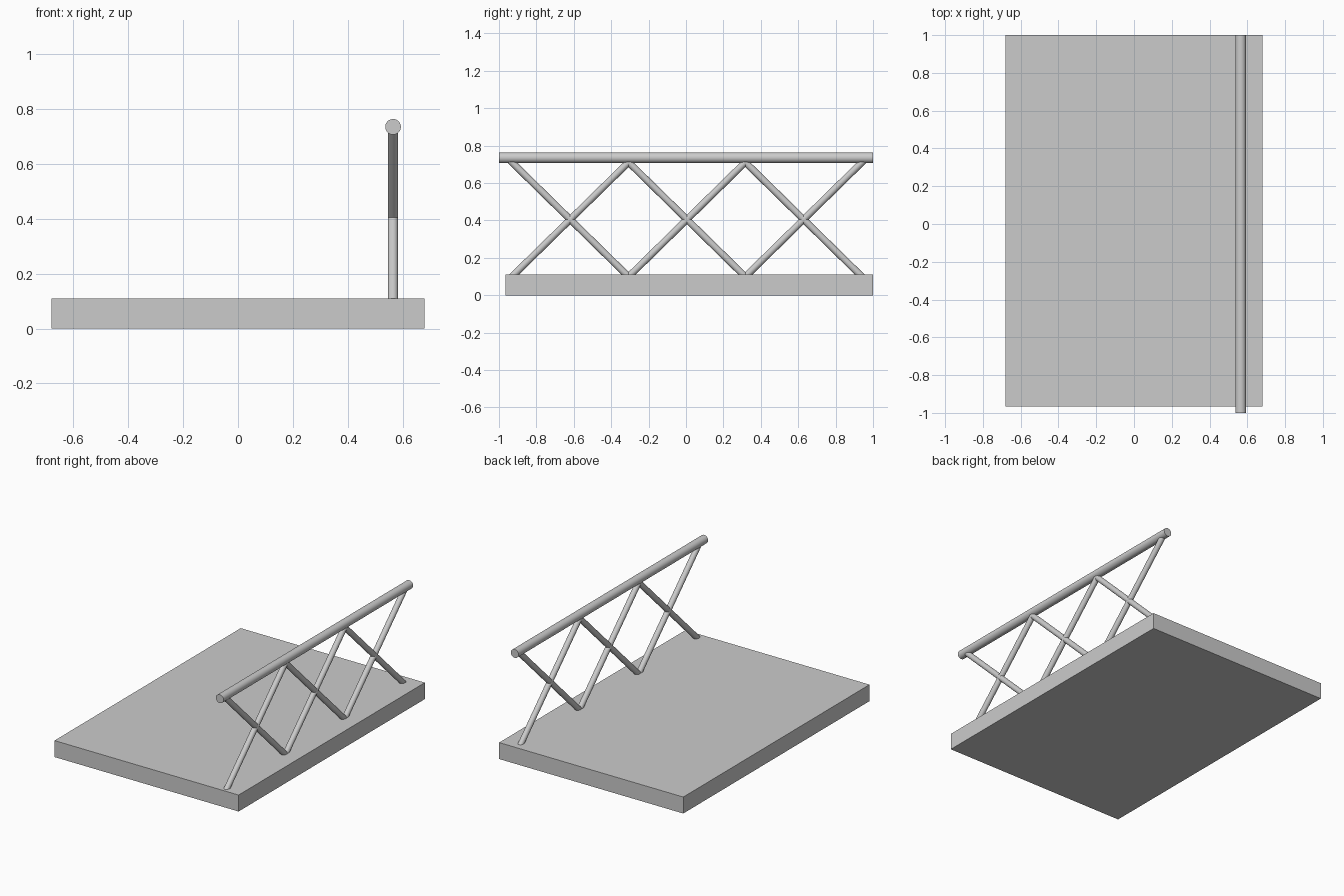
import bpy
from mathutils import Vector

if "Cube" in bpy.data.objects:
    bpy.data.objects.remove(bpy.data.objects["Cube"])

RAIL_X = 0.565


def rod(name, a, b, radius, sides=32):
    a, b = Vector(a), Vector(b)
    d = b - a
    bpy.ops.mesh.primitive_cylinder_add(vertices=sides, radius=radius, depth=d.length,
                                        location=(a + b) / 2)
    ob = bpy.context.object
    ob.name = name
    ob.rotation_euler = d.to_track_quat('Z', 'Y').to_euler()
    bpy.ops.object.shade_smooth_by_angle()
    return ob


# Deck slab, slightly shorter than the rail at the front
bpy.ops.mesh.primitive_cube_add(size=1, location=(0, 0.0175, 0.055))
deck = bpy.context.object
deck.name = "deck"
deck.scale = (1.36, 1.965, 0.11)

# Top handrail
rod("handrail", (RAIL_X, -1, 0.735), (RAIL_X, 1, 0.735), 0.0285)

# Three crossed pairs of braces, ends buried in deck and rail
low, high, mid = 0.09, 0.73, 0.405
slope = 1.02
for i in range(3):
    y = 0.005 + (i - 1) * 0.624
    for s, label in ((1, "rising"), (-1, "falling")):
        rod(f"brace_{label}_{i + 1}",
            (RAIL_X, y - s * slope * (mid - low), low),
            (RAIL_X, y + s * slope * (high - mid), high), 0.0185)
